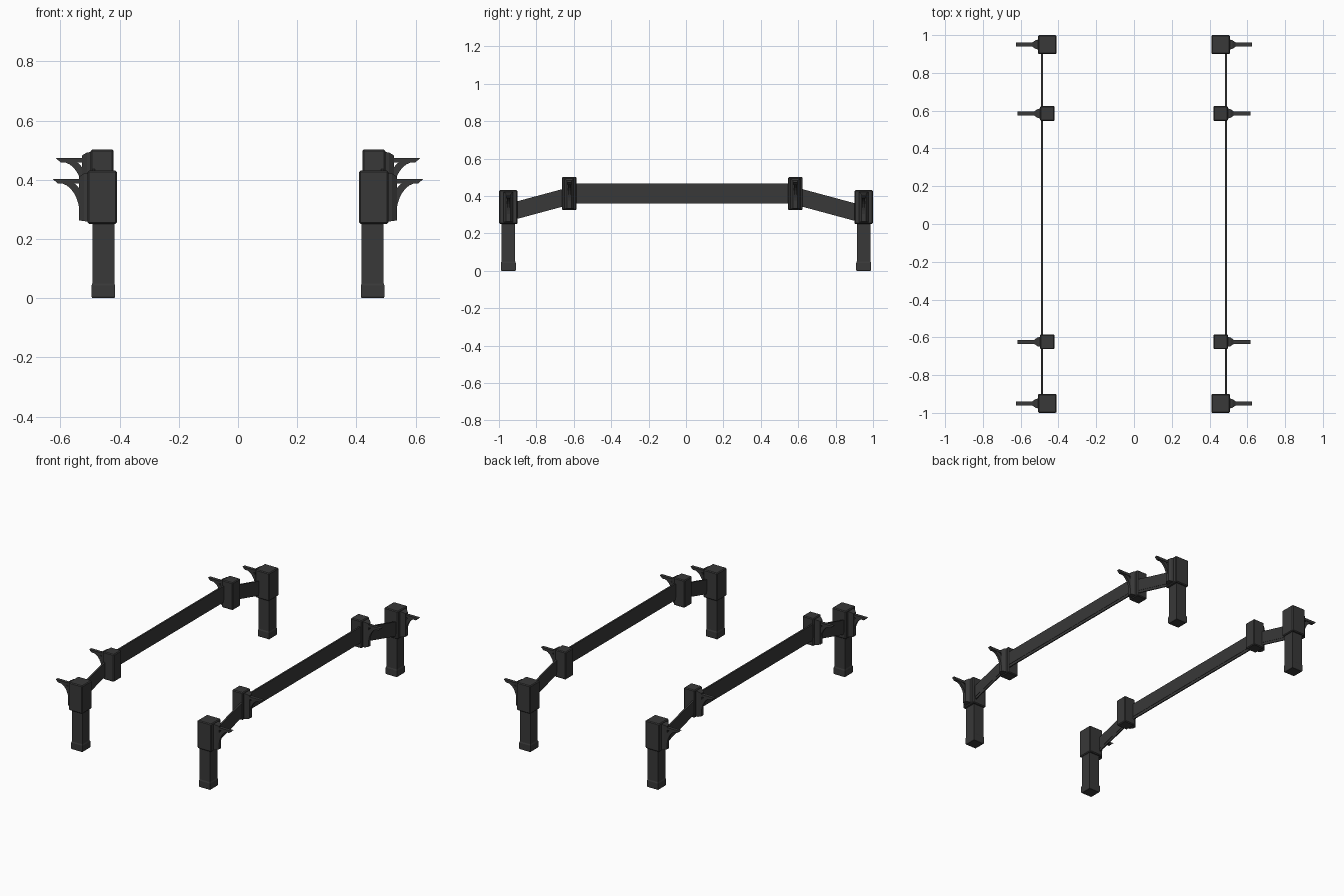
import bpy, bmesh, math
from mathutils import Vector

cube = bpy.data.objects.get("Cube")
if cube:
    bpy.data.objects.remove(cube)

dark = bpy.data.materials.new("charcoal_metal")
dark.use_nodes = True
COLOR = (0.04, 0.04, 0.04, 1)
dark.diffuse_color = COLOR
bsdf = dark.node_tree.nodes["Principled BSDF"]
bsdf.inputs["Base Color"].default_value = COLOR
bsdf.inputs["Roughness"].default_value = 0.8


def finish(name, bm, bevel=0):
    """Turn a bmesh into a flat-shaded object, with optional chamfers."""
    bmesh.ops.recalc_face_normals(bm, faces=bm.faces)
    if bevel:
        bmesh.ops.bevel(bm, geom=bm.edges[:], offset=bevel, segments=1, affect='EDGES')
    mesh = bpy.data.meshes.new(name)
    bm.to_mesh(mesh)
    bm.free()
    mesh.materials.append(dark)
    bpy.context.collection.objects.link(bpy.data.objects.new(name, mesh))


def loft(name, rings, bevel=0):
    """Skin equal-length point rings and cap both ends."""
    bm = bmesh.new()
    loops = [[bm.verts.new(p) for p in ring] for ring in rings]
    n = len(loops[0])
    for a, b in zip(loops, loops[1:]):
        for i in range(n):
            j = (i + 1) % n
            bm.faces.new((a[i], a[j], b[j], b[i]))
    bm.faces.new(loops[0])
    bm.faces.new(loops[-1])
    finish(name, bm, bevel)


def square(cx, cy, z, r):
    return [(cx + r * a, cy + r * b, z) for a, b in ((-1, -1), (1, -1), (1, 1), (-1, 1))]


def upright(name, side, x, y, levels, bevel=0):
    """Square column from (height, half width) levels."""
    loft(name, [square(side * x, y, z, r) for z, r in levels], bevel)


def extrude_y(name, side, profile, y, thick):
    """Extrude an x-z profile along y."""
    loft(name, [[(side * x, y + s * thick / 2, z) for x, z in profile] for s in (-1, 1)])


def rail(name, side, start, end, low, high, thick):
    """Thin plate whose ends are (y, z) points; low and high are z offsets."""
    rings = []
    for y, z in (start, end):
        rings.append([(side * 0.488 + sx * thick / 2, y, z + dz)
                      for sx, dz in ((-1, low), (1, low), (1, high), (-1, high))])
    loft(name, rings)


def bracket(tag, side, face, y, z):
    """Tapered back plate, pointed arm and curved brace on a block's outer face."""
    rings = []
    for x, hw, lo, hi in ((face - 0.004, 0.027, 0.008, 0.172),
                          (face + 0.013, 0.023, 0.009, 0.170),
                          (face + 0.029, 0.012, 0.012, 0.160)):
        rings.append([(side * x, y + sy * hw, z + dz)
                      for sy, dz in ((-1, lo), (1, lo), (1, hi), (-1, hi))])
    loft(tag + "_bracket_plate", rings)
    arm = [(0.02, 0.136), (0.02, 0.152), (0.118, 0.152), (0.101, 0.136)]
    extrude_y(tag + "_bracket_arm", side, [(face + x, z + h) for x, h in arm], y, 0.021)

    # Quarter-ellipse strip between the arm and the plate
    def arc(cx, cz, rx, rz):
        return [(face + cx - rx * math.cos(t), z + cz + rz * math.sin(t))
                for t in (math.pi / 2 * i / 8 for i in range(9))]
    lower = arc(0.098, 0.03, 0.071, 0.108)
    upper = arc(0.088, 0.062, 0.071, 0.078)
    upper = [(x - 0.004 * (1 - i / 8), h + 0.012 * math.sin(math.pi * i / 8))
             for i, (x, h) in enumerate(upper)]
    upper = [(x, min(h, z + 0.145)) for x, h in upper]
    bm = bmesh.new()
    grid = [[[bm.verts.new((side * x, y + s * 0.008, h)) for x, h in line]
             for line in (lower, upper)] for s in (-1, 1)]
    (a, b), (c, d) = grid
    for i in range(8):
        for p, q in ((a, b), (c, d), (a, c), (b, d)):
            bm.faces.new((p[i], p[i + 1], q[i + 1], q[i]))
    for i in (0, 8):
        bm.faces.new((a[i], b[i], d[i], c[i]))
    finish(tag + "_bracket_brace", bm)


X = 0.459
MIDDLE = {"front": -0.624, "back": 0.585}
for side, side_name in ((1, "left"), (-1, "right")):
    # Long straight rail with a thinner bottom lip
    start, end = (MIDDLE["front"], 0), (MIDDLE["back"], 0)
    rail(side_name + "_main_rail", side, start, end, 0.378, 0.466, 0.011)
    rail(side_name + "_main_rail_lip", side, start, end, 0.361, 0.378, 0.007)

    for end_name, sign in (("front", -1), ("back", 1)):
        tag = side_name + "_" + end_name
        y_end, y_mid = sign * 0.95, MIDDLE[end_name]

        # Corner leg with a flared foot
        upright(tag + "_leg", side, 0.455, y_end, [(0.03, 0.037), (0.26, 0.037)])
        upright(tag + "_foot", side, 0.455, y_end,
                [(0, 0.037), (0.005, 0.040), (0.042, 0.040), (0.050, 0.037)])

        # Corner and middle joint blocks
        upright(tag + "_corner_block", side, X, y_end, [(0.251, 0.0495), (0.431, 0.0495)], 0.005)
        upright(tag + "_middle_block", side, X, y_mid, [(0.325, 0.039), (0.502, 0.039)], 0.005)
        bracket(tag + "_corner", side, 0.508, y_end, 0.251)
        bracket(tag + "_middle", side, 0.498, y_mid, 0.322)

        # Sloping rail from the middle block down to the corner block
        high = (y_mid, 0.447)
        low = (sign * 0.96, 0.447 - 0.27 * abs(sign * 0.96 - y_mid))
        rail(tag + "_sloped_rail", side, high, low, -0.078, 0, 0.011)
        rail(tag + "_sloped_rail_lip", side, high, low, -0.094, -0.078, 0.007)
